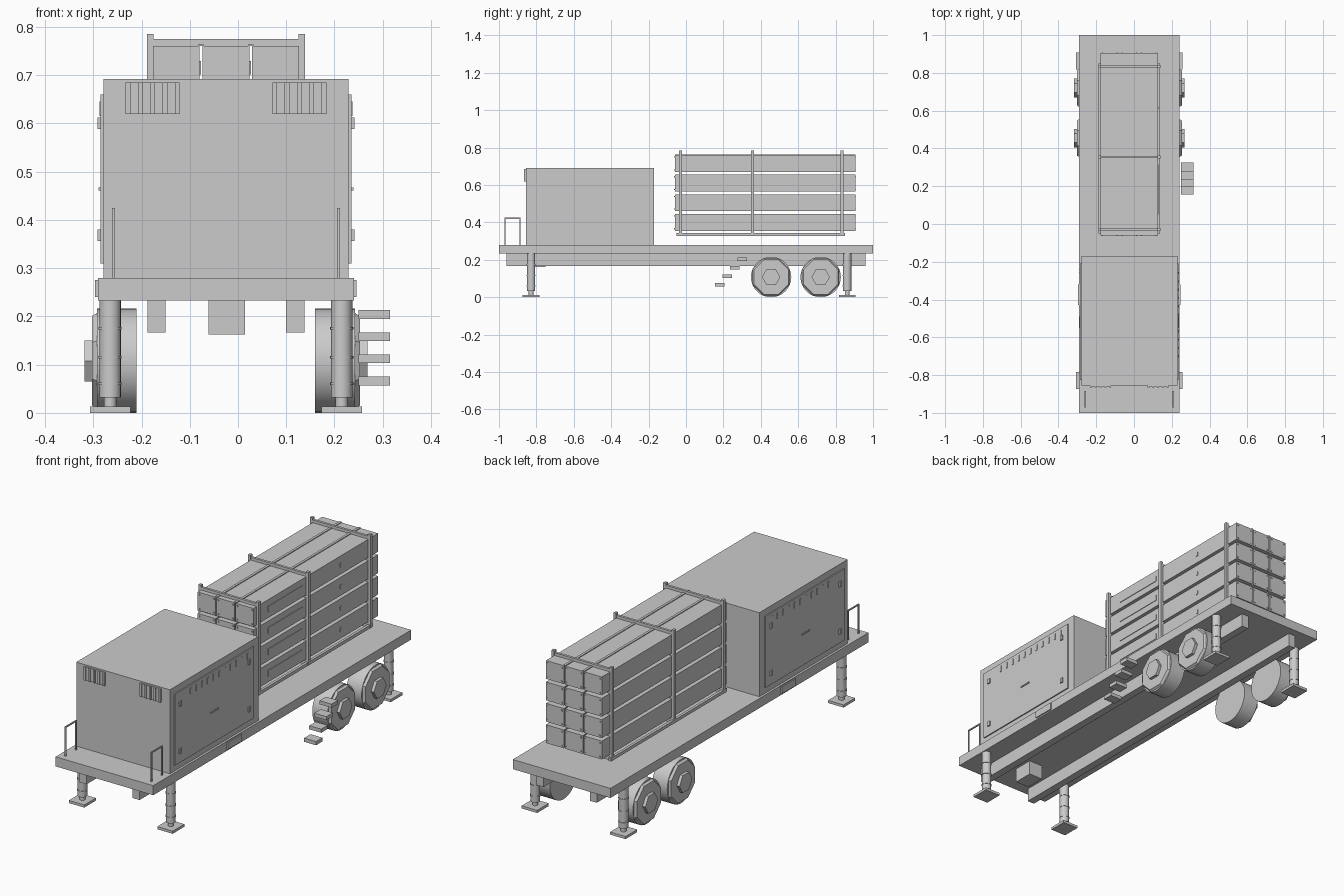
import bpy, bmesh, math
from mathutils import Matrix, Vector

if "Cube" in bpy.data.objects:
    bpy.data.objects.remove(bpy.data.objects["Cube"], do_unlink=True)

grey = bpy.data.materials.new("light_grey")
grey.use_nodes = True
COLOUR = (0.6, 0.6, 0.6, 1)
grey.diffuse_color = COLOUR
grey.node_tree.nodes["Principled BSDF"].inputs["Base Color"].default_value = COLOUR

CX = -0.025                     # centre line of the trailer
SIDES = (-1, 1)


class Part:
    """Collects primitives into one named object."""

    def __init__(self, name):
        self.name, self.bm = name, bmesh.new()

    def box(self, x0, x1, y0, y1, z0, z1):
        size = Matrix.Diagonal((abs(x1 - x0), abs(y1 - y0), abs(z1 - z0), 1))
        mid = Vector((x0 + x1, y0 + y1, z0 + z1)) / 2
        bmesh.ops.create_cube(self.bm, size=1, matrix=Matrix.Translation(mid) @ size)

    def cyl(self, pos, r, depth, axis="Z", n=24, r2=None, spin=0):
        turn = {"Z": Matrix.Identity(4), "X": Matrix.Rotation(math.pi / 2, 4, "Y")}[axis]
        bmesh.ops.create_cone(self.bm, cap_ends=True, segments=n, radius1=r,
                              radius2=r if r2 is None else r2, depth=depth,
                              matrix=Matrix.Translation(pos) @ turn @ Matrix.Rotation(spin, 4, "Z"))

    def done(self, smooth=False):
        mesh = bpy.data.meshes.new(self.name)
        self.bm.to_mesh(mesh)
        self.bm.free()
        mesh.materials.append(grey)
        obj = bpy.data.objects.new(self.name, mesh)
        bpy.context.collection.objects.link(obj)
        if smooth:
            bpy.ops.object.select_all(action="DESELECT")
            bpy.context.view_layer.objects.active = obj
            obj.select_set(True)
            bpy.ops.object.shade_smooth_by_angle(angle=math.radians(30))
        return obj


# Flat deck with a small plate on each edge
p = Part("deck")
p.box(CX - 0.265, CX + 0.265, -1, 1, 0.233, 0.28)
for s in SIDES:
    p.box(CX + s * 0.265, CX + s * 0.271, -0.43, -0.32, 0.24, 0.275)
p.done()

# Chassis rails and the centre block
p = Part("chassis_rails")
for s in SIDES:
    p.box(CX + s * 0.125, CX + s * 0.163, -0.96, 0.96, 0.167, 0.235)
p.done()
p = Part("coupling_block")
p.box(-0.061, 0.014, -0.85, -0.75, 0.162, 0.235)
p.done()

# Equipment cabinet
p = Part("cabinet")
p.box(CX - 0.254, CX + 0.254, -0.855, -0.17, 0.28, 0.692)
p.done()

# Side doors with slots, corner locks and a handle
p = Part("cabinet_doors")
for s in SIDES:
    face = CX + s * 0.26
    p.box(CX + s * 0.25, face, -0.825, -0.21, 0.31, 0.66)
    for i in range(11):
        y = -0.70 + i * 0.044
        p.box(face, face + s * 0.002, y - 0.006, y + 0.006, 0.615, 0.645)
    for y in (-0.785, -0.25):
        for z in (0.368, 0.6):
            p.box(face, face + s * 0.006, y - 0.008, y + 0.008, z - 0.012, z + 0.012)
    p.box(face, face + s * 0.004, -0.55, -0.49, 0.461, 0.467)
p.done()

# Front vents with upright slats
p = Part("front_vents")
for s in SIDES:
    x = CX + s * 0.152
    p.box(x - 0.056, x + 0.056, -0.86, -0.855, 0.62, 0.685)
    for i in range(5):
        fx = x + (i - 2) * 0.0255
        p.box(fx - 0.005, fx + 0.005, -0.865, -0.859, 0.62, 0.685)
p.done()

# Handrails at the front corners
p = Part("handrails")
for s in SIDES:
    x = CX + s * 0.233
    for y in (-0.968, -0.887):
        p.box(x - 0.003, x + 0.003, y - 0.003, y + 0.003, 0.28, 0.425)
    p.box(x - 0.003, x + 0.003, -0.971, -0.884, 0.419, 0.425)
p.done()

# Support legs with bands, inner rods and foot plates
legs, feet = Part("support_legs"), Part("foot_plates")
for s in SIDES:
    for y in (-0.828, 0.862):
        x = CX + s * 0.24
        legs.cyl((x, y, 0.134), 0.022, 0.204)
        legs.cyl((x, y, 0.022), 0.013, 0.03)
        for z in (0.06, 0.115, 0.175):
            legs.cyl((x, y, z), 0.024, 0.005)
        feet.box(x - 0.042, x + 0.042, y - 0.045, y + 0.045, 0, 0.013)
legs.done(True)
feet.done()

# Wheels: rounded tread, eight-sided outer face, six-sided hub
tyres, hubs = Part("tyres"), Part("wheel_hubs")
for s in SIDES:
    for y in (0.455, 0.72):
        tyres.cyl((CX + s * 0.226, y, 0.108), 0.108, 0.082, "X", 32)
        outer, inner = (0.1, 0.108) if s < 0 else (0.108, 0.1)
        tyres.cyl((CX + s * 0.272, y, 0.108), outer, 0.012, "X", 8, inner, math.pi / 8)
        hubs.cyl((CX + s * 0.283, y, 0.108), 0.049, 0.02, "X", 6)
tyres.done(True)
hubs.done()

# Side steps
p = Part("steps")
for i in range(4):
    y, z = 0.155 + i * 0.04, 0.057 + i * 0.046
    p.box(0.25, 0.315, y, y + 0.05, z, z + 0.018)
p.done()

# Stacked modules, three across and four high
modules, strips, bolts = Part("modules"), Part("module_strips"), Part("module_bolts")
for c in (-1, 0, 1):
    for row in range(4):
        x, z = CX + c * 0.103, 0.40 + row * 0.105
        modules.box(x - 0.0485, x + 0.0485, -0.06, 0.905, z - 0.045, z + 0.045)
        strips.box(x + 0.0485, x + 0.0515, 0.05, 0.315, z - 0.014, z + 0.014)
        strips.box(x + 0.0485, x + 0.0515, 0.61, 0.62, z - 0.01, z + 0.01)
        for dx in SIDES:
            for dz in SIDES:
                for y in (-0.0615, 0.9065):
                    bx, bz = x + dx * 0.039, z + dz * 0.034
                    bolts.box(bx - 0.003, bx + 0.003, y - 0.0015, y + 0.0015, bz - 0.003, bz + 0.003)
modules.done()
strips.done()
bolts.done()

# Rack: base rails, posts, ties between the rows and top straps
p = Part("rack")
for s in SIDES:
    p.box(CX + s * 0.15, CX + s * 0.163, -0.05, 0.85, 0.327, 0.343)
for y in (-0.03, 0.355, 0.835):
    for s in SIDES:
        p.box(CX + s * 0.15, CX + s * 0.164, y - 0.008, y + 0.008, 0.327, 0.785)
    p.box(CX - 0.155, CX + 0.155, y - 0.007, y + 0.007, 0.327, 0.355)
    for row in range(4):
        z = 0.4525 + row * 0.105
        p.box(CX - 0.155, CX + 0.155, y - 0.006, y + 0.006, z - 0.007, z + 0.007)
for s in SIDES:
    x = CX + s * 0.0515
    p.box(x - 0.006, x + 0.006, -0.06, 0.905, 0.76, 0.764)
p.done()
